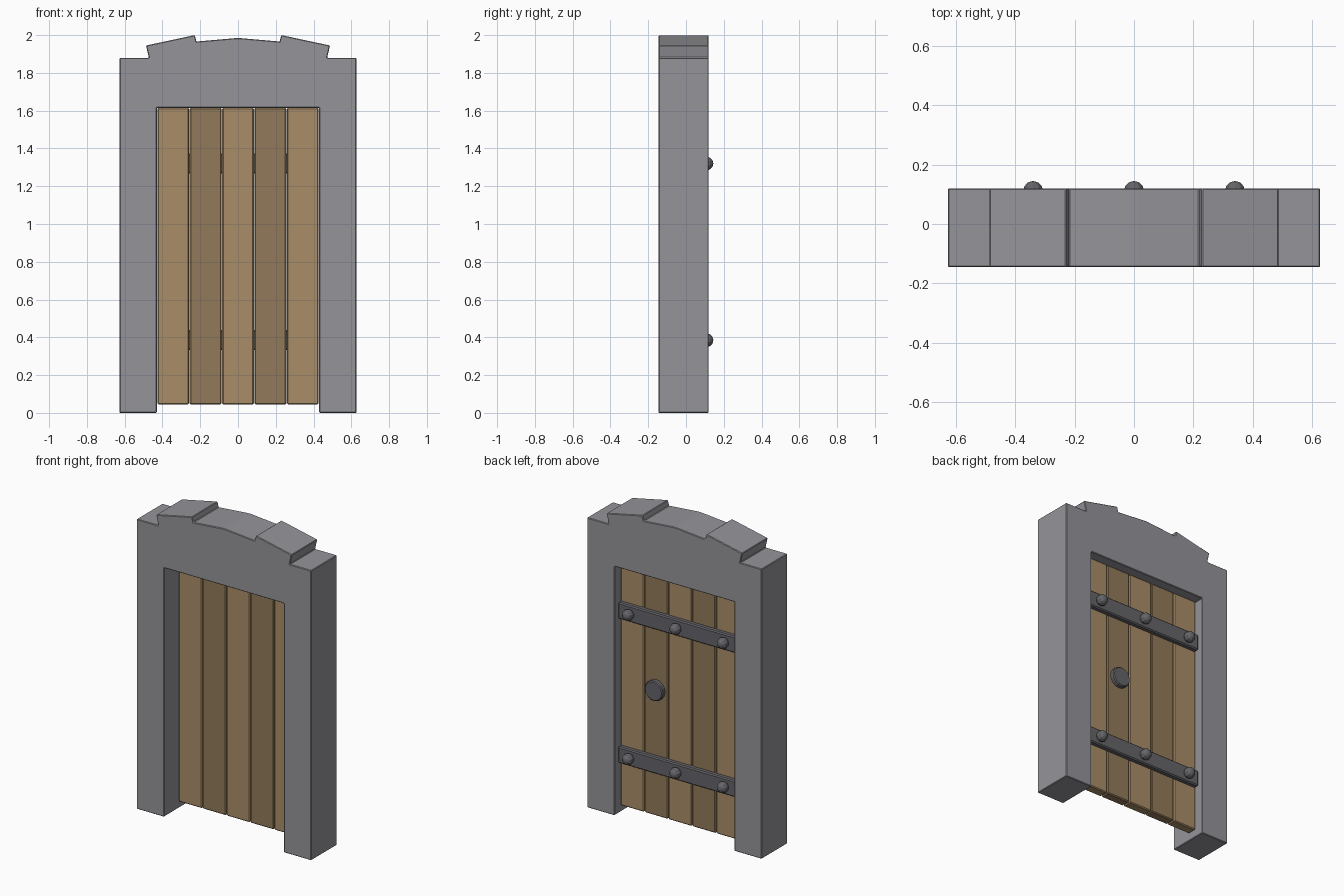
import bpy, bmesh, math
from mathutils import Matrix

if "Cube" in bpy.data.objects:
    bpy.data.objects.remove(bpy.data.objects["Cube"])


def material(name, rgb):
    m = bpy.data.materials.new(name)
    m.diffuse_color = (*rgb, 1)
    m.use_nodes = True
    m.node_tree.nodes["Principled BSDF"].inputs["Base Color"].default_value = m.diffuse_color
    return m


STONE = material("stone", (0.30, 0.295, 0.32))
WOOD = [material("light_wood", (0.40, 0.27, 0.14)), material("dark_wood", (0.29, 0.195, 0.10))]
IRON = material("iron", (0.13, 0.13, 0.145))


def finish(bm, name, mat, bevel=0.0):
    bmesh.ops.recalc_face_normals(bm, faces=bm.faces)
    mesh = bpy.data.meshes.new(name)
    bm.to_mesh(mesh)
    bm.free()
    ob = bpy.data.objects.new(name, mesh)
    bpy.context.collection.objects.link(ob)
    mesh.materials.append(mat)
    if bevel:
        mod = ob.modifiers.new("bevel", 'BEVEL')
        mod.width = bevel
        mod.segments = 1
        mod.limit_method = 'ANGLE'
        mod.angle_limit = math.radians(40)
    return ob


def box(name, x0, x1, y0, y1, z0, z1, mat, bevel):
    bm = bmesh.new()
    size = Matrix.Diagonal((x1 - x0, y1 - y0, z1 - z0, 1))
    centre = Matrix.Translation(((x0 + x1) / 2, (y0 + y1) / 2, (z0 + z1) / 2))
    bmesh.ops.create_cube(bm, size=1, matrix=centre @ size)
    return finish(bm, name, mat, bevel)


# stone surround: half outline mirrored, then extruded through the wall depth
half = [(0.43, 1.615), (0.43, 0), (0.627, 0), (0.627, 1.88), (0.472, 1.88),
        (0.487, 1.945), (0.229, 2.0), (0.22, 1.966), (0.014, 1.984)]
outline = half + [(-x, z) for x, z in reversed(half)]
bm = bmesh.new()
face = bm.faces.new([bm.verts.new((x, -0.145, z)) for x, z in outline])
ext = bmesh.ops.extrude_face_region(bm, geom=[face])
bmesh.ops.translate(bm, vec=(0, 0.265, 0),
                    verts=[v for v in ext["geom"] if isinstance(v, bmesh.types.BMVert)])
finish(bm, "stone_surround", STONE, 0.004)

# door planks in alternating tones
PITCH = 0.1715
for i in range(5):
    x = (i - 2) * PITCH
    box(f"plank_{i + 1}", x - 0.084, x + 0.084, 0.0, 0.062, 0.045, 1.615, WOOD[i % 2], 0.006)

# iron straps with domed studs on the back
to_y = Matrix.Rotation(-math.pi / 2, 4, 'X')
for label, z in (("lower", 0.385), ("upper", 1.32)):
    box(f"{label}_strap", -0.425, 0.425, 0.05, 0.092, z - 0.053, z + 0.053, IRON, 0.007)
    for j, x in enumerate((-0.34, 0, 0.34)):
        bm = bmesh.new()
        bmesh.ops.create_uvsphere(bm, u_segments=10, v_segments=6, radius=0.036,
                                  matrix=Matrix.Translation((x, 0.109, z)) @ to_y)
        finish(bm, f"{label}_stud_{j + 1}", IRON)

# round door handle
bm = bmesh.new()
bmesh.ops.create_cone(bm, cap_ends=True, segments=16, radius1=0.065, radius2=0.065, depth=0.04,
                      matrix=Matrix.Translation((0.17, 0.072, 0.865)) @ to_y)
finish(bm, "door_handle", IRON, 0.006)
